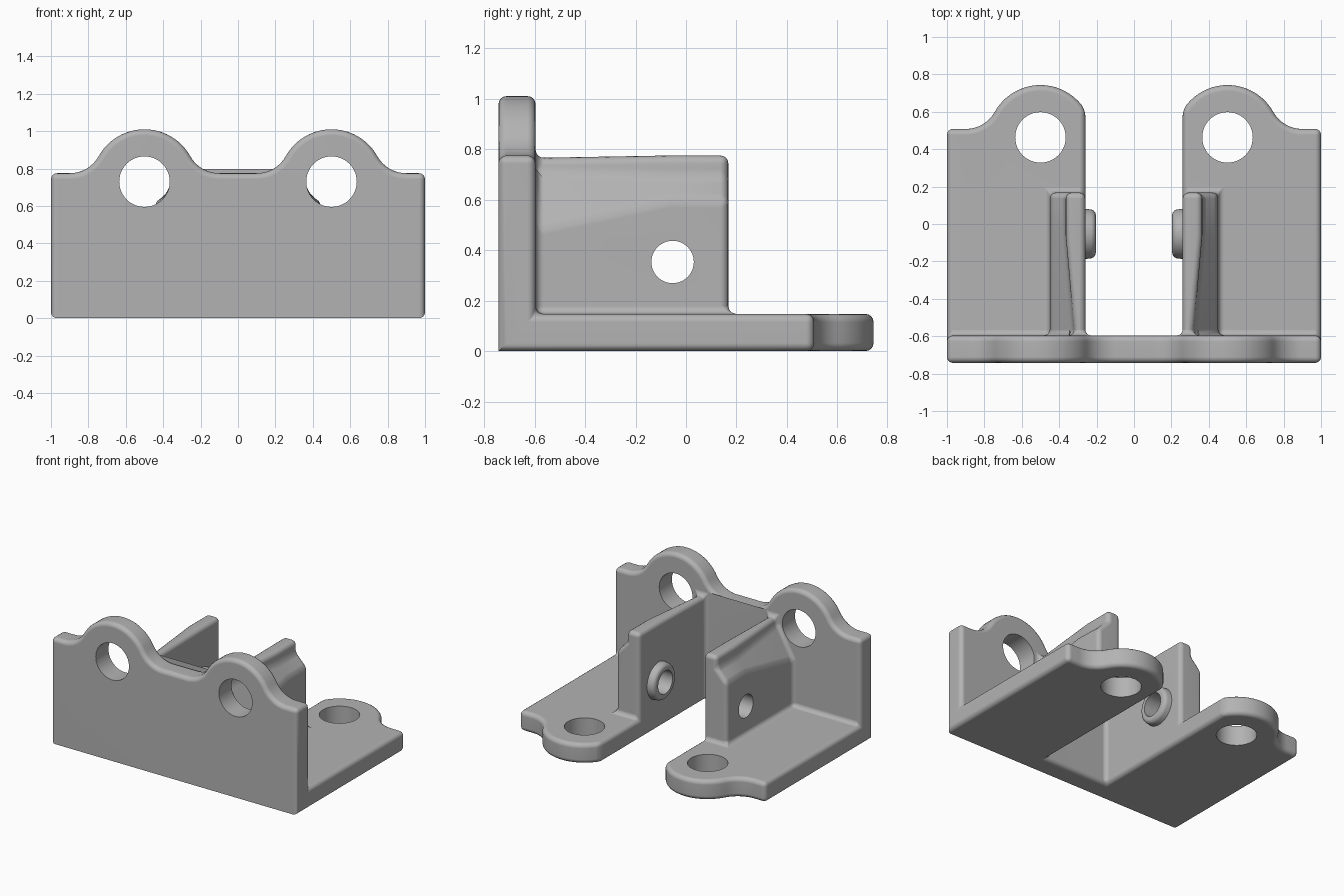
import bpy, bmesh
from math import atan2, cos, sin, radians, pi, acos
from mathutils import Matrix, Vector

cube = bpy.data.objects.get("Cube")
if cube:
    bpy.data.objects.remove(cube, do_unlink=True)

EAR, FILLET, RISE = 0.28, 0.178, 0.045     # ear radius, blend radius, ear centre below shoulder
THICK, INNER = 0.147, 0.26
FRONT, BACK = -0.743, -0.743 + THICK

metal = bpy.data.materials.new("grey metal")
metal.use_nodes = True
GREY = (0.45, 0.45, 0.45, 1)
metal.diffuse_color = GREY
metal.node_tree.nodes["Principled BSDF"].inputs["Base Color"].default_value = GREY


def add_object(name, bm):
    bmesh.ops.recalc_face_normals(bm, faces=bm.faces)
    mesh = bpy.data.meshes.new(name)
    bm.to_mesh(mesh)
    bm.free()
    mesh.materials.append(metal)
    ob = bpy.data.objects.new(name, mesh)
    bpy.context.collection.objects.link(ob)
    return ob


def arc(cx, cy, r, start, end, n):
    steps = [start + (end - start) * i / n for i in range(n + 1)]
    return [(cx + r * cos(a), cy + r * sin(a)) for a in steps]


def ear_side():
    """Crown of the ear down through the concave blend, relative to ear centre."""
    dx, dy = 0.4, RISE + FILLET
    a = atan2(dy, dx)
    return arc(0, 0, EAR, pi / 2, a, 12) + arc(dx, dy, FILLET, pi + a, 1.5 * pi, 8)[1:]


def prism(name, points, to3d, depth):
    bm = bmesh.new()
    face = bm.faces.new([bm.verts.new(to3d(*p)) for p in points])
    out = bmesh.ops.extrude_face_region(bm, geom=[face])
    bmesh.ops.translate(bm, vec=depth, verts=[v for v in out["geom"] if isinstance(v, bmesh.types.BMVert)])
    return add_object(name, bm)


def cylinder(name, centre, axis, r1, r2, depth, rounding=0):
    bm = bmesh.new()
    turn = Vector((0, 0, 1)).rotation_difference(Vector(axis)).to_matrix().to_4x4()
    bmesh.ops.create_cone(bm, cap_ends=True, segments=48, radius1=r1, radius2=r2, depth=depth)
    if rounding:
        rim = [e for e in bm.edges if all(v.co.z > 0 for v in e.verts)]
        bmesh.ops.bevel(bm, geom=rim, offset=rounding, segments=3, profile=0.5, affect="EDGES")
    bm.transform(Matrix.Translation(centre) @ turn)
    return add_object(name, bm)


def boolean(target, other, operation):
    mod = target.modifiers.new("bool", "BOOLEAN")
    mod.operation, mod.object, mod.solver = operation, other, "EXACT"
    bpy.context.view_layer.update()
    mesh = bpy.data.meshes.new_from_object(target.evaluated_get(bpy.context.evaluated_depsgraph_get()))
    target.modifiers.clear()
    target.data = mesh
    bpy.data.objects.remove(other, do_unlink=True)


# Upright front plate with two ears
side = ear_side()
right_half = [(0.5 - x, 0.73 + y) for x, y in reversed(side)] + [(0.5 + x, 0.73 + y) for x, y in side[1:]]
right_half += [(1, 0.775), (1, 0)]
outline = right_half + [(-x, y) for x, y in reversed(right_half)]
bracket = prism("bracket", outline, lambda x, z: (x, FRONT, z), (0, THICK, 0))

# Foot plates, each with one ear cut straight on its inner side
EAR_Y = 0.463
crown = arc(0, 0, EAR, acos((INNER - 0.5) / EAR), pi / 2, 9)
foot = [(0.5 + x, EAR_Y + y) for x, y in crown + side[1:]]
foot += [(1, EAR_Y + RISE), (1, FRONT), (INNER, FRONT)]

# Rib sections: thick below, thin above, tapering towards the front plate
full = [(INNER, 0.1), (0.45, 0.1), (0.45, 0.60), (0.365, 0.69), (0.365, 0.775), (INNER, 0.775)]
slim = [(INNER, 0.1), (0.45, 0.1), (0.45, 0.48), (0.315, 0.71), (0.315, 0.765), (INNER, 0.765)]


def rib(s):
    bm = bmesh.new()
    rings = [[bm.verts.new((s * x, y, z)) for x, z in sec]
             for sec, y in ((full, 0.168), (full, -0.06), (slim, BACK - 0.03))]
    for a, b in zip(rings, rings[1:]):
        for i in range(len(a)):
            j = (i + 1) % len(a)
            bm.faces.new((a[i], a[j], b[j], b[i]))
    bm.faces.new(rings[0])
    bm.faces.new(rings[-1])
    return add_object("rib", bm)


for s in (1, -1):
    boolean(bracket, prism("foot_plate", foot, lambda x, y: (s * x, y, 0), (0, 0, THICK)), "UNION")
    boolean(bracket, rib(s), "UNION")

# Round every edge except the sharp bottom front one
bm = bmesh.new()
bm.from_mesh(bracket.data)
bmesh.ops.remove_doubles(bm, verts=bm.verts, dist=0.0005)
bmesh.ops.dissolve_limit(bm, angle_limit=radians(1), verts=bm.verts, edges=bm.edges)


def rounded(e):
    if len(e.link_faces) != 2 or e.calc_face_angle() < radians(25):
        return False
    return not all(v.co.z < 0.001 and v.co.y < FRONT + 0.001 for v in e.verts)


bmesh.ops.bevel(bm, geom=[e for e in bm.edges if rounded(e)], offset=0.032, segments=4,
                profile=0.5, affect="EDGES", clamp_overlap=False)
bm.to_mesh(bracket.data)
bm.free()

# Pivot bosses on the inner rib faces
PIVOT_Y, PIVOT_Z = -0.053, 0.353
for s in (1, -1):
    boss = cylinder("pivot_boss", (s * 0.247, PIVOT_Y, PIVOT_Z), (-s, 0, 0), 0.137, 0.128, 0.085, 0.025)
    boolean(bracket, boss, "UNION")

# Bolt holes through the ears and the pivot hole through both ribs
for s in (1, -1):
    boolean(bracket, cylinder("hole", (s * 0.5, FRONT, 0.73), (0, 1, 0), 0.135, 0.135, 0.6), "DIFFERENCE")
    boolean(bracket, cylinder("hole", (s * 0.5, EAR_Y, 0), (0, 0, 1), 0.135, 0.135, 0.6), "DIFFERENCE")
boolean(bracket, cylinder("hole", (0, PIVOT_Y, PIVOT_Z), (1, 0, 0), 0.084, 0.084, 1.5), "DIFFERENCE")

# Smooth shading with crisp hole rims
bpy.ops.object.select_all(action="DESELECT")
bracket.select_set(True)
bpy.context.view_layer.objects.active = bracket
bpy.ops.object.shade_smooth_by_angle(angle=radians(35))
weighted = bracket.modifiers.new("even shading", "WEIGHTED_NORMAL")
weighted.keep_sharp = True
